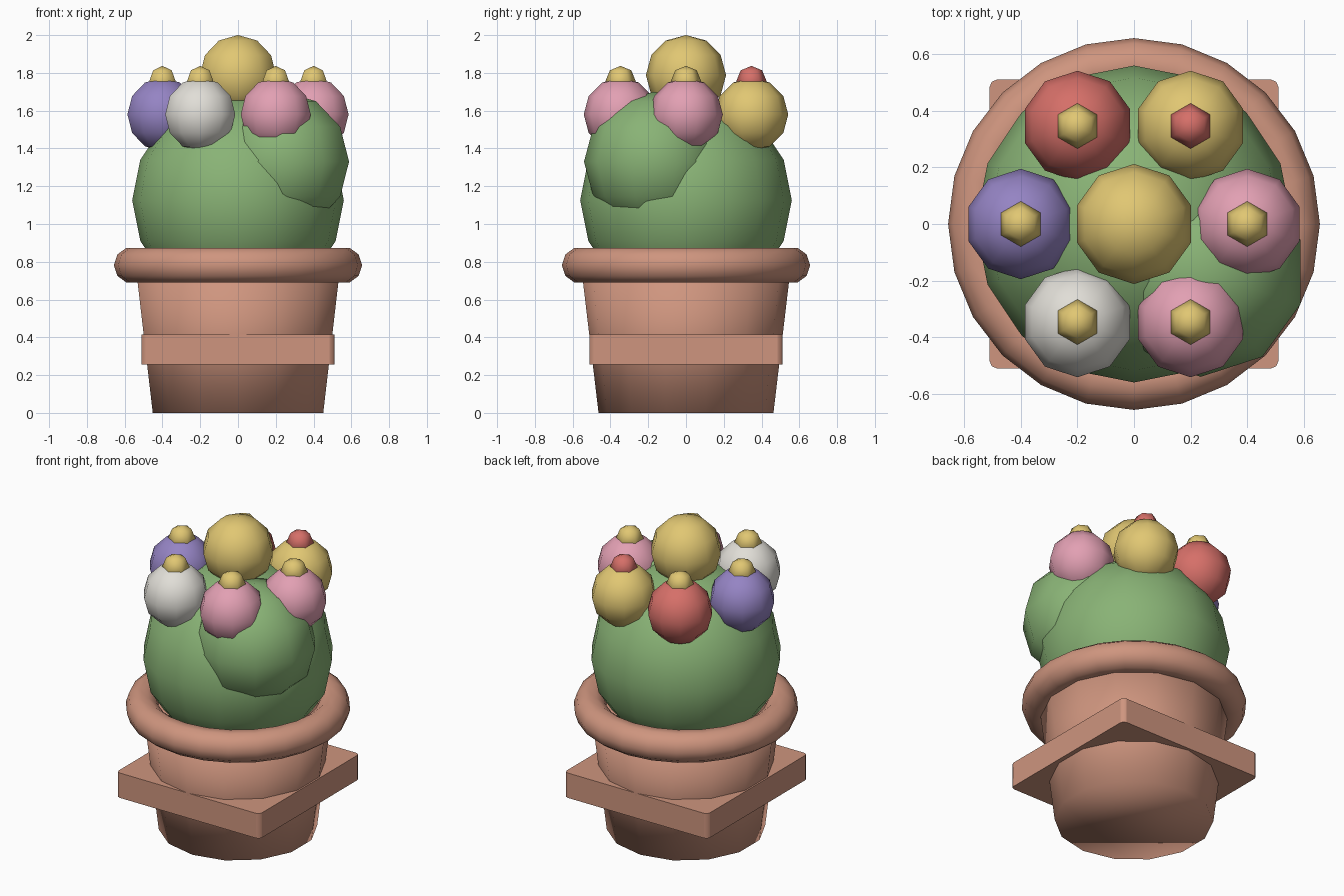
import bpy
import math

cube = bpy.data.objects.get("Cube")
if cube:
    bpy.data.objects.remove(cube, do_unlink=True)


def material(name, rgb):
    m = bpy.data.materials.new(name)
    m.use_nodes = True
    m.diffuse_color = (*rgb, 1)
    m.node_tree.nodes["Principled BSDF"].inputs["Base Color"].default_value = (*rgb, 1)
    return m


terracotta = material("terracotta", (0.62, 0.30, 0.21))
green = material("cactus green", (0.25, 0.45, 0.18))
yellow = material("yellow", (0.75, 0.57, 0.17))
pink = material("pink", (0.76, 0.35, 0.45))
purple = material("purple", (0.30, 0.23, 0.55))
white = material("white", (0.75, 0.73, 0.68))
red = material("red", (0.67, 0.16, 0.14))


def finish(name, mat):
    ob = bpy.context.object
    ob.name = name
    ob.data.materials.append(mat)
    bpy.ops.object.shade_smooth()
    return ob


def ball(name, mat, radius, loc, segments, rings):
    bpy.ops.mesh.primitive_uv_sphere_add(segments=segments, ring_count=rings,
                                         radius=radius, location=loc)
    return finish(name, mat)


# Tapered pot
bpy.ops.mesh.primitive_cone_add(vertices=14, radius1=0.463, radius2=0.558,
                                depth=0.8, location=(0, 0, 0.4))
finish("pot", terracotta)

# Rounded rim
bpy.ops.mesh.primitive_torus_add(major_segments=24, minor_segments=10,
                                 major_radius=0.56, minor_radius=0.097,
                                 location=(0, 0, 0.782))
finish("pot_rim", terracotta)

# Square band with softened vertical corners
bpy.ops.mesh.primitive_cube_add(size=1, location=(0, 0, 0.335))
band = bpy.context.object
band.scale = (1.02, 1.02, 0.16)
bpy.ops.object.transform_apply(location=False, rotation=False, scale=True)
weights = band.data.attributes.new("bevel_weight_edge", "FLOAT", "EDGE")
for e in band.data.edges:
    a, b = (band.data.vertices[i].co for i in e.vertices)
    weights.data[e.index].value = 1.0 if abs(a.z - b.z) > 0.1 else 0.0
bevel = band.modifiers.new("corners", "BEVEL")
bevel.limit_method = "WEIGHT"
bevel.width = 0.025
bevel.segments = 2
finish("pot_band", terracotta)
bpy.ops.object.shade_smooth_by_angle()

# Cactus body and side lobe
ball("cactus_body", green, 0.56, (0, 0, 1.125), 16, 8)
ball("cactus_lobe", green, 0.37, (0.236, -0.17, 1.33), 10, 6)

# Crown blossom and ring of six blossoms with buds
ball("crown_blossom", yellow, 0.212, (0, 0, 1.788), 10, 6)
blossoms = [pink, yellow, red, purple, white, pink]
for i, mat in enumerate(blossoms):
    a = i * math.tau / 6
    x, y = 0.4 * math.cos(a), 0.4 * math.sin(a)
    ball(f"blossom_{i + 1}", mat, 0.195, (x, y, 1.58), 10, 6)
    ball(f"bud_{i + 1}", red if mat is yellow else yellow, 0.08, (x, y, 1.757), 6, 4)
